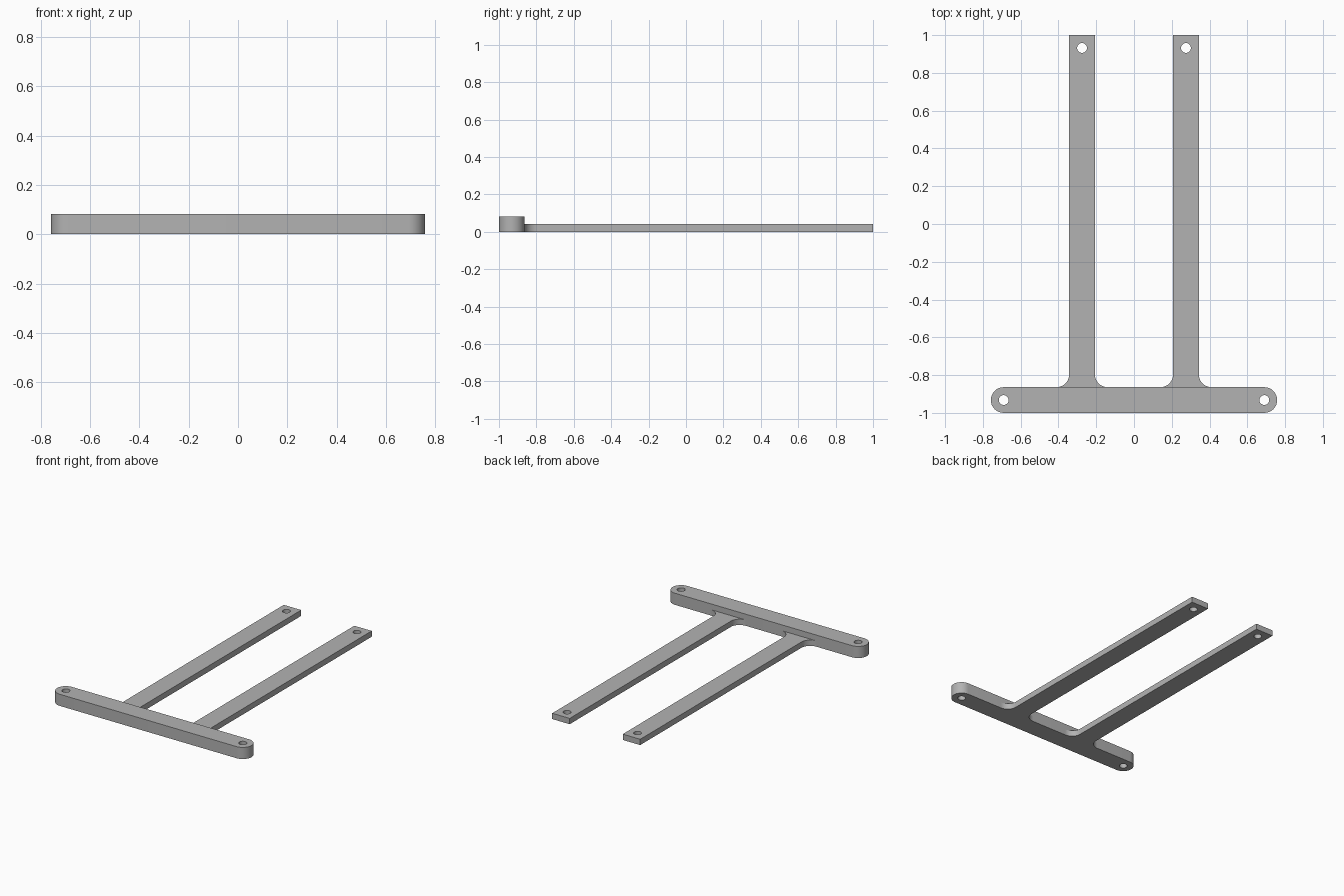
import bpy, bmesh
from math import sin, cos, pi, radians

cube = bpy.data.objects.get("Cube")
if cube:
    bpy.data.objects.remove(cube, do_unlink=True)

grey = bpy.data.materials.new("plain grey")
grey.use_nodes = True
colour = (0.45, 0.45, 0.45, 1)
grey.diffuse_color = colour
grey.node_tree.nodes["Principled BSDF"].inputs["Base Color"].default_value = colour

HALF = 0.068               # half width of bar and arms, also the fillet radius
BAR_Y, BAR_BACK = -1 + HALF, -1 + 2 * HALF
BAR_END, ARM_X, HOLE_Y = 0.69, 0.275, 0.932
HOLE_R = 0.026


def arc(cx, cy, r, start, end, steps=16):
    angles = [radians(start + (end - start) * i / steps) for i in range(steps + 1)]
    return [(cx + r * cos(a), cy + r * sin(a)) for a in angles]


def plate(name, outline, holes, height):
    """Flat plate with round through holes."""
    bm = bmesh.new()
    loops = [outline] + [arc(x, y, HOLE_R, 0, 360, 32)[:-1] for x, y in holes]
    edges = []
    for loop in loops:
        verts = [bm.verts.new((x, y, 0)) for x, y in loop]
        edges += [bm.edges.new((v, verts[i - 1])) for i, v in enumerate(verts)]
    bmesh.ops.triangle_fill(bm, use_beauty=True, use_dissolve=False, edges=edges)
    top = bmesh.ops.extrude_face_region(bm, geom=bm.faces[:], use_keep_orig=True)["geom"]
    bmesh.ops.translate(bm, vec=(0, 0, height),
                        verts=[g for g in top if isinstance(g, bmesh.types.BMVert)])
    bmesh.ops.recalc_face_normals(bm, faces=bm.faces[:])
    mesh = bpy.data.meshes.new(name)
    bm.to_mesh(mesh)
    bm.free()
    mesh.materials.append(grey)
    obj = bpy.data.objects.new(name, mesh)
    bpy.context.collection.objects.link(obj)
    bpy.ops.object.select_all(action='DESELECT')
    obj.select_set(True)
    bpy.context.view_layer.objects.active = obj
    bpy.ops.object.shade_smooth_by_angle(angle=radians(30))


# Thick crossbar with rounded ends
bar = arc(BAR_END, BAR_Y, HALF, -90, 90) + arc(-BAR_END, BAR_Y, HALF, 90, 270)
plate("crossbar", bar, [(-BAR_END, BAR_Y), (BAR_END, BAR_Y)], 0.082)

# Thin arms, flared into the crossbar by fillets
for name, x in (("left_arm", ARM_X), ("right_arm", -ARM_X)):
    fillet_y = BAR_BACK + HALF
    outline = arc(x - 2 * HALF, fillet_y, HALF, -90, 0)
    outline += [(x - HALF, 1), (x + HALF, 1)]
    outline += arc(x + 2 * HALF, fillet_y, HALF, 180, 270)
    plate(name, outline, [(x, HOLE_Y)], 0.041)
